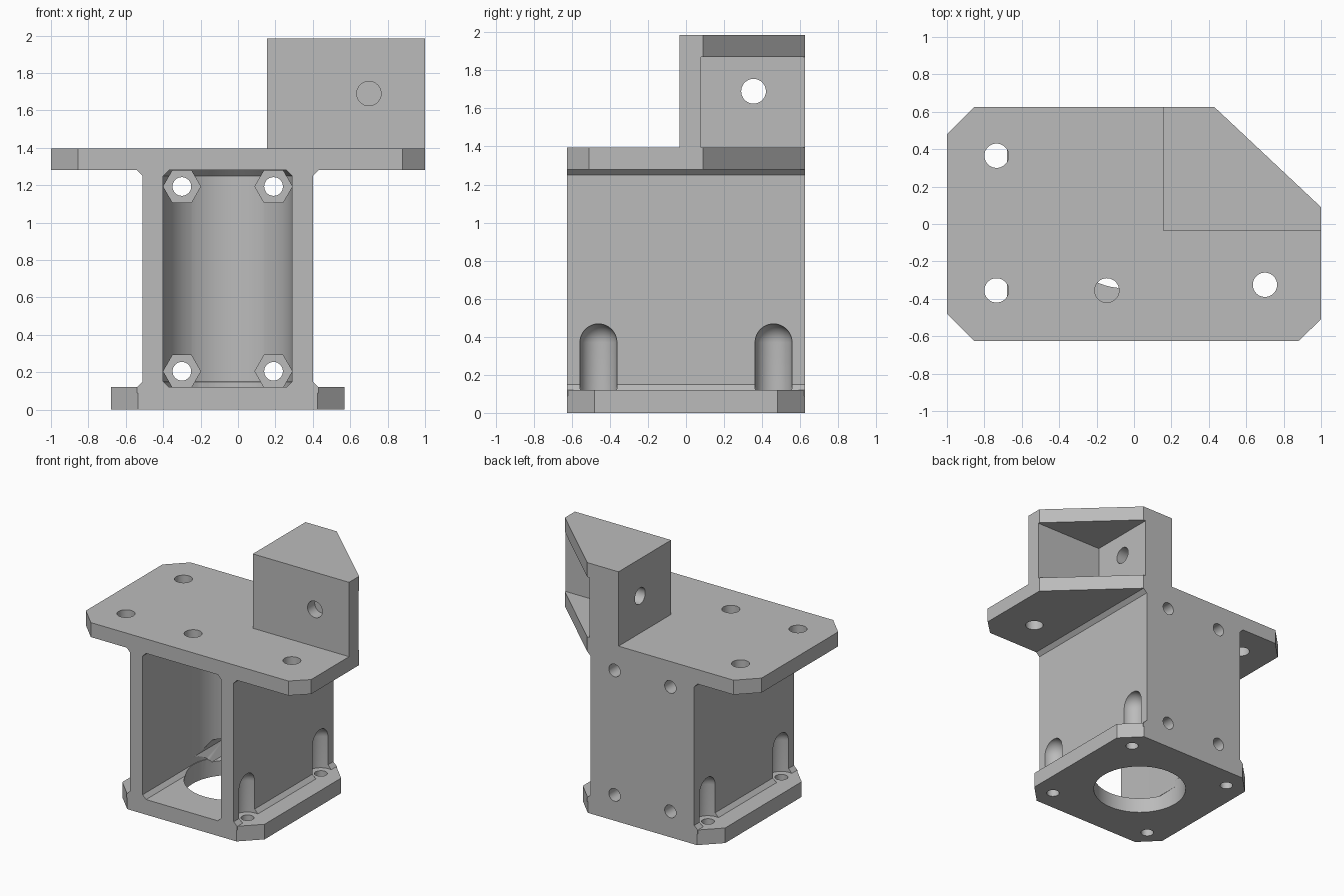
import bpy, bmesh, math
from mathutils import Matrix

cube = bpy.data.objects.get("Cube")
if cube:
    bpy.data.objects.remove(cube, do_unlink=True)

grey = bpy.data.materials.new("plain_grey")
grey.use_nodes = True
colour = (0.5, 0.5, 0.5, 1)
grey.diffuse_color = colour
grey.node_tree.nodes["Principled BSDF"].inputs["Base Color"].default_value = colour


def to_object(name, bm):
    bmesh.ops.recalc_face_normals(bm, faces=bm.faces)
    mesh = bpy.data.meshes.new(name)
    bm.to_mesh(mesh)
    bm.free()
    mesh.materials.append(grey)
    obj = bpy.data.objects.new(name, mesh)
    bpy.context.collection.objects.link(obj)
    return obj


def loft(name, rings):
    """Solid through a stack of rings with equal point counts."""
    bm = bmesh.new()
    loops = [[bm.verts.new(p) for p in ring] for ring in rings]
    n = len(loops[0])
    for a, b in zip(loops, loops[1:]):
        for i in range(n):
            j = (i + 1) % n
            bm.faces.new((a[i], a[j], b[j], b[i]))
    bm.faces.new(loops[0])
    bm.faces.new(loops[-1])
    return to_object(name, bm)


def slab(name, outline, z0, z1):
    return loft(name, [[(x, y, z) for x, y in outline] for z in (z0, z1)])


def rod(name, centre, radius, length, axis="Z", sides=48):
    turn = {"X": Matrix.Rotation(math.pi / 2, 4, "Y"),
            "Y": Matrix.Rotation(math.pi / 2, 4, "X"),
            "Z": Matrix.Identity(4)}[axis]
    bm = bmesh.new()
    bmesh.ops.create_cone(bm, cap_ends=True, segments=sides, radius1=radius,
                          radius2=radius, depth=length,
                          matrix=Matrix.Translation(centre) @ turn)
    return to_object(name, bm)


def combine(target, tool, operation):
    """Apply a boolean and discard the tool."""
    tool.hide_render = True
    mod = target.modifiers.new(operation.lower(), "BOOLEAN")
    mod.operation, mod.solver, mod.object = operation, "EXACT", tool
    graph = bpy.context.evaluated_depsgraph_get()
    result = bpy.data.meshes.new_from_object(target.evaluated_get(graph))
    target.modifiers.clear()
    target.data = result
    bpy.data.objects.remove(tool, do_unlink=True)


MID = -0.055     # tower axis in x
HALF = 0.625     # half depth
BORE = 0.345
FLOOR, CEIL, DECK, TOP = 0.12, 1.28, 1.395, 1.985

# Base flange with clipped corners
c = HALF - 0.145
base = [(MID + x, y) for x, y in
        [(-c, -HALF), (c, -HALF), (HALF, -c), (HALF, c),
         (c, HALF), (-c, HALF), (-HALF, c), (-HALF, -c)]]
bracket = slab("mounting_bracket", base, 0, FLOOR)

# Tower with small chamfers where it meets the plates
half_section = [(0.485, FLOOR - 0.03), (0.485, FLOOR), (0.455, FLOOR + 0.03),
                (0.455, CEIL - 0.03), (0.485, CEIL), (0.485, CEIL + 0.03)]
section = half_section + [(-x, z) for x, z in reversed(half_section)]
tower = loft("tower", [[(MID + x, y, z) for x, z in section] for y in (-HALF, HALF)])
combine(bracket, tower, "UNION")

# Top plate
plate = [(-0.855, -HALF), (0.88, -HALF), (1, -0.51), (1, 0.09),
         (0.43, HALF), (-0.855, HALF), (-1, 0.48), (-1, -0.48)]
combine(bracket, slab("top_plate", plate, CEIL, DECK), "UNION")

# Angle block on the deck, hollowed from the slanted side
block = [(0.155, -0.035), (1, -0.035), (1, 0.09), (0.43, HALF), (0.155, HALF)]
combine(bracket, slab("angle_block", block, DECK - 0.03, TOP), "UNION")
pocket = [(0.41, 0.08), (1.2, 0.08), (1.2, 0.8), (0.41, 0.8)]
combine(bracket, slab("block_pocket", pocket, DECK, 1.87), "DIFFERENCE")


# Open-fronted cavity with a rounded back
def cavity_ring(r, z):
    arc = [(MID + r * math.cos(math.pi * i / 32), r * math.sin(math.pi * i / 32), z)
           for i in range(33)]
    return arc + [(MID - r, -0.8, z), (MID + r, -0.8, z)]


small = BORE - 0.03
levels = [(small, FLOOR), (BORE, FLOOR + 0.03), (BORE, CEIL - 0.03), (small, CEIL)]
combine(bracket, loft("cavity", [cavity_ring(r, z) for r, z in levels]), "DIFFERENCE")
combine(bracket, rod("bore", (MID, 0, 0.1), BORE - 0.002, 0.4, sides=64), "DIFFERENCE")

# Nut pockets and bolt holes in the back wall
for x in (MID - 0.245, MID + 0.245):
    for z in (0.205, 1.193):
        nut = rod("nut_pocket", (x, 0.2, z), 0.1, 0.4, "Y", 6)
        # points of the hexagon lie sideways
        if max(abs(v.co.x - x) for v in nut.data.vertices) < 0.095:
            nut.data.transform(Matrix.Translation((x, 0.2, z)) @ Matrix.Rotation(math.pi / 6, 4, "Y")
                               @ Matrix.Translation((-x, -0.2, -z)))
        combine(bracket, nut, "DIFFERENCE")
        combine(bracket, rod("bolt_hole", (x, 0.55, z), 0.05, 0.5, "Y", 32), "DIFFERENCE")


# Domed screw slots and flange holes
def slot_ring(x, y, r, z):
    return [(x + r * math.cos(math.tau * i / 32), y + r * math.sin(math.tau * i / 32), z)
            for i in range(32)]


for x in (MID - 0.46, MID + 0.46):
    for y in (-0.46, 0.46):
        rings = [slot_ring(x, y, 0.098, FLOOR)]
        for i in range(8):
            a = math.pi / 2 * i / 8
            rings.append(slot_ring(x, y, 0.098 * math.cos(a), 0.37 + 0.098 * math.sin(a)))
        combine(bracket, loft("screw_slot", rings), "DIFFERENCE")
        combine(bracket, rod("flange_hole", (x, y, 0.05), 0.047, 0.3, "Z", 32), "DIFFERENCE")

# Deck holes
for x, y in [(-0.735, 0.365), (-0.735, -0.355), (-0.145, -0.355), (0.7, -0.325)]:
    combine(bracket, rod("deck_hole", (x, y, 1.34), 0.065, 0.3), "DIFFERENCE")

# Side hole through the block, blind hole in its front
combine(bracket, rod("side_hole", (0.28, 0.355, 1.69), 0.065, 0.5, "X"), "DIFFERENCE")
combine(bracket, rod("front_hole", (0.7, -0.035, 1.69), 0.065, 0.18, "Y"), "DIFFERENCE")

bpy.context.view_layer.objects.active = bracket
bracket.select_set(True)
bpy.ops.object.shade_smooth_by_angle(angle=math.radians(25))
